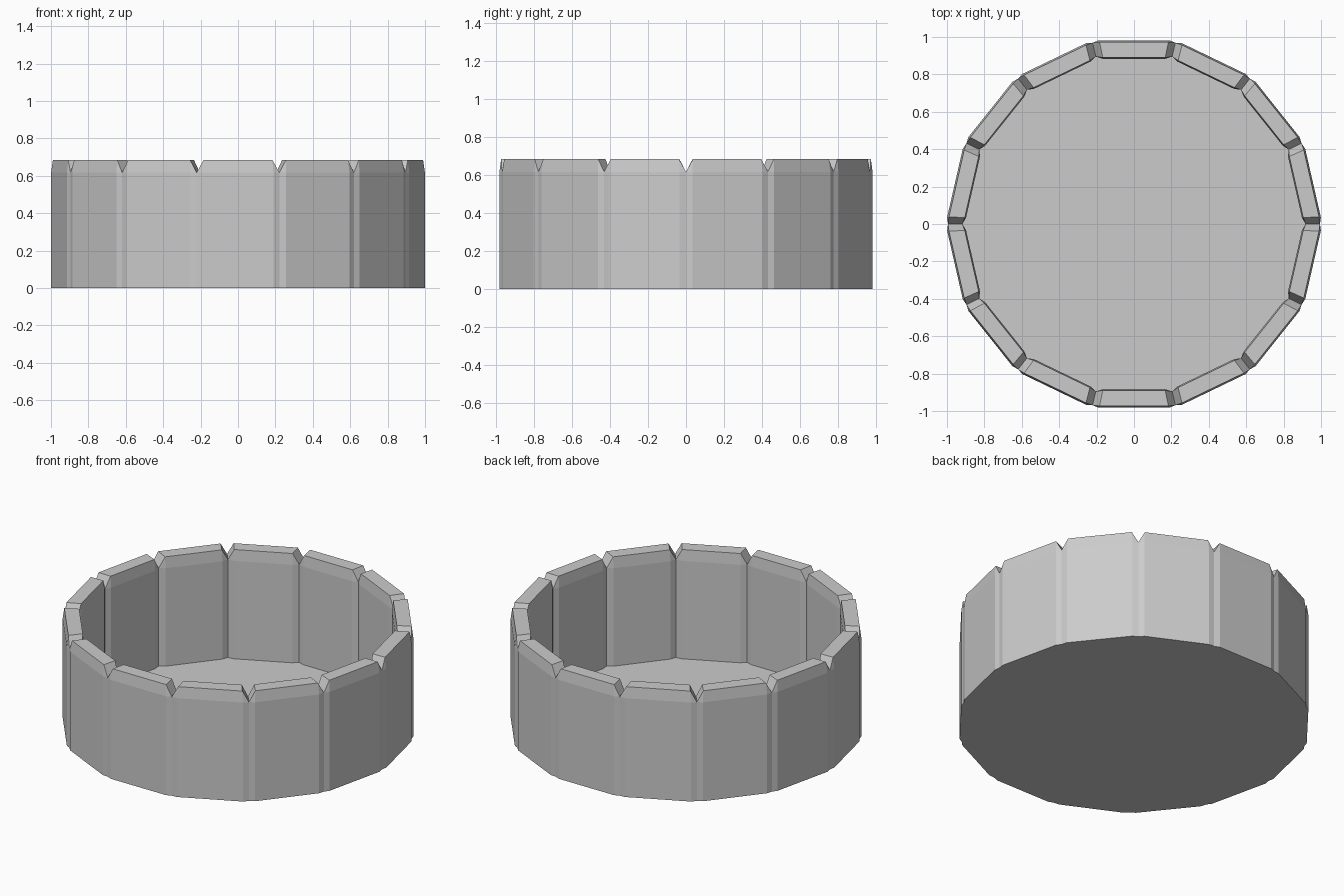
import bpy, bmesh, math
from mathutils import Matrix

if "Cube" in bpy.data.objects:
    bpy.data.objects.remove(bpy.data.objects["Cube"])

N = 14
T = math.tan(math.pi / N)      # side planes meet on the radial joints
BEVEL_Z, TOP_Z = 0.617, 0.685


def finish(name, bm):
    bmesh.ops.remove_doubles(bm, verts=bm.verts, dist=0.0005)
    bmesh.ops.recalc_face_normals(bm, faces=bm.faces)
    mesh = bpy.data.meshes.new(name)
    bm.to_mesh(mesh)
    bm.free()
    obj = bpy.data.objects.new(name, mesh)
    bpy.context.collection.objects.link(obj)
    return obj


# Half cross-section of one stave (x across, y outward), mirrored to a loop
def loop(half):
    return half + [(-x, y) for x, y in reversed(half)]


body = loop([(0.189, 0.982), (0.969 * T, 0.969), (0.895 * T, 0.895), (0.168, 0.883)])
top = loop([(0.184, 0.973), (0.184, 0.973), (0.167, 0.89), (0.167, 0.89)])


def make_stave(i):
    bm = bmesh.new()
    rings = [[bm.verts.new((x, y, z)) for x, y in sec]
             for sec, z in ((body, 0), (body, BEVEL_Z), (top, TOP_Z))]
    for a, b in zip(rings, rings[1:]):
        for k in range(8):
            m = (k + 1) % 8
            bm.faces.new((a[k], a[m], b[m], b[k]))
    bm.faces.new(rings[0])
    bm.faces.new(rings[-1])
    bm.transform(Matrix.Rotation(2 * math.pi * i / N, 4, 'Z'))
    finish(f"stave_{i + 1:02d}", bm)


# Ring of bevelled staves
for i in range(N):
    make_stave(i)

# Thin floor, corners on the stave joints
bm = bmesh.new()
bmesh.ops.create_cone(bm, cap_ends=True, segments=N, radius1=0.965, radius2=0.965,
                      depth=0.006, matrix=Matrix.Translation((0, 0, 0.003))
                      @ Matrix.Rotation(math.pi / 2, 4, 'Z') @ Matrix.Rotation(math.pi / 2, 4, 'Z'))
finish("floor", bm)
